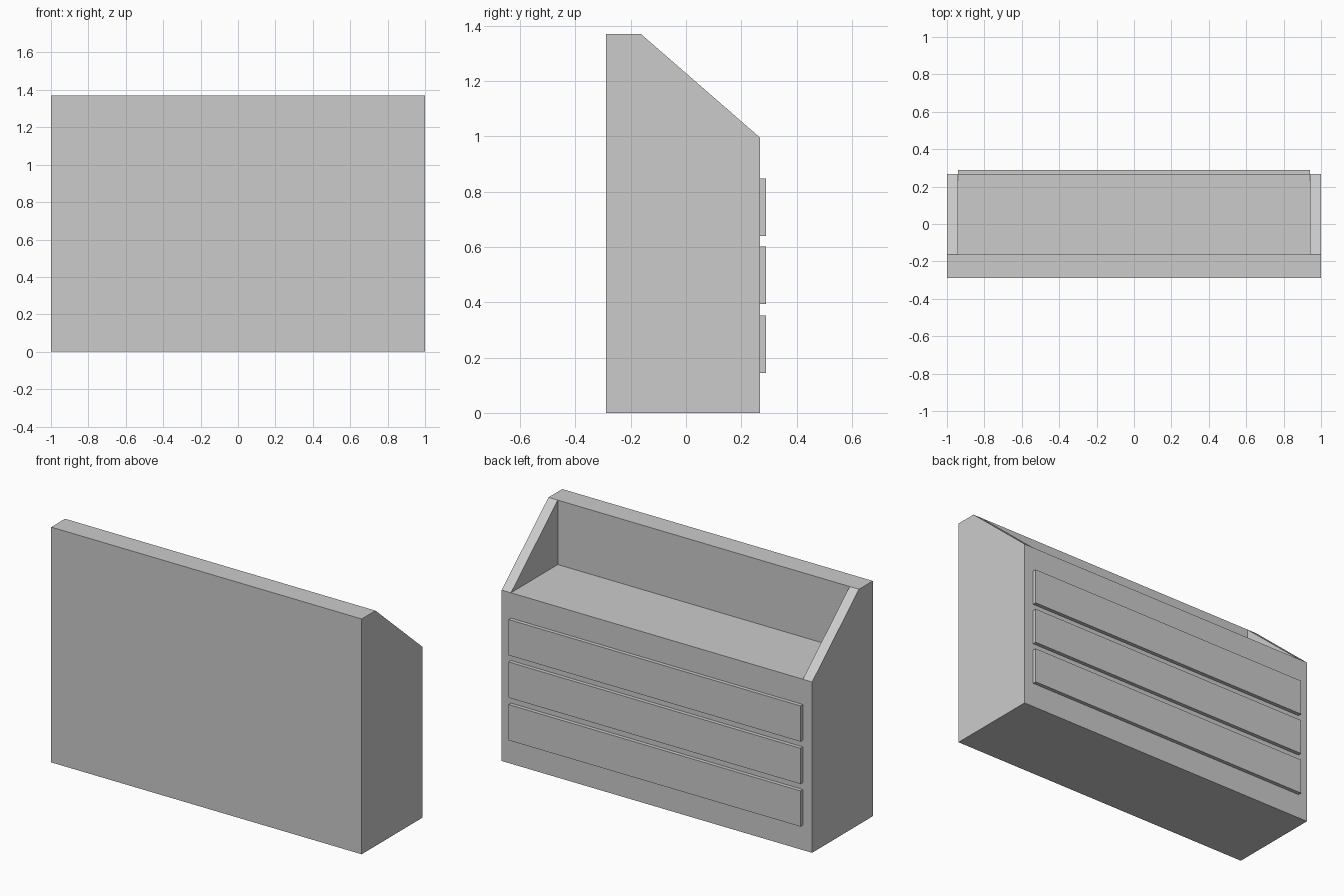
import bpy, bmesh
from mathutils import Vector

if "Cube" in bpy.data.objects:
    bpy.data.objects.remove(bpy.data.objects["Cube"])

HALF_W, INNER_W = 1.0, 0.94
BACK, FRONT, LEDGE = -0.29, 0.268, -0.163
TOP, DECK = 1.37, 0.995


def finish(name, bm):
    bmesh.ops.recalc_face_normals(bm, faces=bm.faces)
    mesh = bpy.data.meshes.new(name)
    bm.to_mesh(mesh)
    bm.free()
    obj = bpy.data.objects.new(name, mesh)
    bpy.context.collection.objects.link(obj)
    return obj


def box(name, lo, hi):
    bm = bmesh.new()
    bmesh.ops.create_cube(bm, size=1)
    lo, hi = Vector(lo), Vector(hi)
    for v in bm.verts:
        v.co = Vector((lo[i] + (v.co[i] + 0.5) * (hi[i] - lo[i]) for i in range(3)))
    return finish(name, bm)


# Cabinet: side profile extruded across the width
bm = bmesh.new()
profile = [(BACK, 0), (FRONT, 0), (FRONT, DECK), (LEDGE, TOP), (BACK, TOP)]
side = bm.faces.new([bm.verts.new((-HALF_W, y, z)) for y, z in profile])
ext = bmesh.ops.extrude_face_region(bm, geom=[side], use_keep_orig=True)
new_verts = [g for g in ext["geom"] if isinstance(g, bmesh.types.BMVert)]
bmesh.ops.translate(bm, verts=new_verts, vec=(2 * HALF_W, 0, 0))
bm.normal_update()

# Split at the inner faces of the side walls
for x in (-INNER_W, INNER_W):
    bmesh.ops.bisect_plane(bm, geom=bm.verts[:] + bm.edges[:] + bm.faces[:],
                           plane_co=(x, 0, 0), plane_no=(1, 0, 0), dist=1e-5)

# Replace the middle of the slope with an open shelf recess
mid_y, mid_z = (FRONT + LEDGE) / 2, (DECK + TOP) / 2
slope = min(bm.faces, key=lambda f: (f.calc_center_median() - Vector((0, mid_y, mid_z))).length)
corner = {(v.co.x > 0, v.co.z > mid_z): v for v in slope.verts}
bmesh.ops.delete(bm, geom=[slope], context='FACES_ONLY')
inner = {s: bm.verts.new((INNER_W if s else -INNER_W, LEDGE, DECK)) for s in (False, True)}
for z_up in (False, True):  # deck, then back wall
    bm.faces.new((corner[False, z_up], corner[True, z_up], inner[True], inner[False]))
for s in (False, True):     # inner cheeks
    bm.faces.new((corner[s, False], corner[s, True], inner[s]))
bmesh.ops.dissolve_limit(bm, angle_limit=0.01, verts=bm.verts[:], edges=bm.edges[:])
finish("cabinet", bm)

# Drawer fronts
for i, z in enumerate((0.145, 0.393, 0.64)):
    box(f"drawer_front_{i + 1}", (-INNER_W, FRONT, z), (INNER_W, 0.29, z + 0.208))
